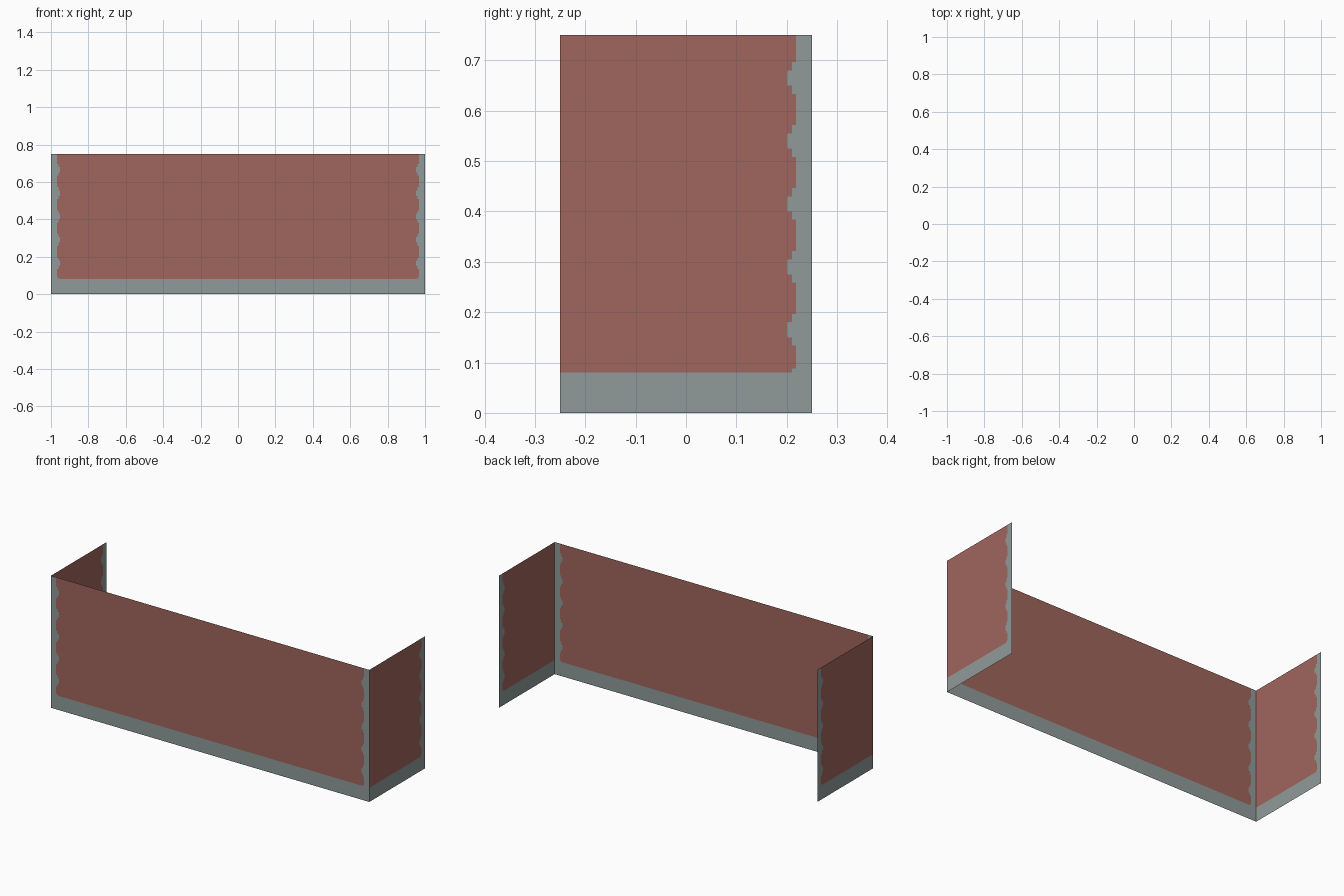
import bpy, bmesh
from mathutils import Vector

if "Cube" in bpy.data.objects:
    bpy.data.objects.remove(bpy.data.objects["Cube"])

HEIGHT, BASE = 0.75, 0.08
BORDER = (0.032, 0.040, 0.049)          # plain edge, outer step, inner step of each scallop
SCALLOPS = [0.165 + 0.125 * k for k in range(5)]


def make_material(name, rgb):
    m = bpy.data.materials.new(name)
    m.diffuse_color = (*rgb, 1.0)
    m.use_nodes = True
    m.node_tree.nodes["Principled BSDF"].inputs["Base Color"].default_value = m.diffuse_color
    return m


brick = make_material("brick red", (0.352, 0.133, 0.109))
trim = make_material("stone grey", (0.279, 0.323, 0.323))


def border_width(z):
    """Width of the grey edge strip at height z."""
    if z < BASE + 0.008:
        return BORDER[1]
    d = min(abs(z - c) for c in SCALLOPS)
    return BORDER[2] if d < 0.015 else BORDER[1] if d < 0.0315 else BORDER[0]


def wall(name, start, end, trim_start, trim_end):
    """Single-sheet wall from start to end, facing right of the travel direction."""
    start, end = Vector(start), Vector(end)
    length = (end - start).length
    along = (end - start) / length
    us = {0.0, length}
    if trim_start:
        us.update(BORDER)
    if trim_end:
        us.update(length - b for b in BORDER)
    zs = {0.0, BASE, BASE + 0.008, HEIGHT}
    for c in SCALLOPS:
        zs.update((c - 0.0315, c - 0.015, c + 0.015, c + 0.0315))
    us, zs = sorted(us), sorted(zs)

    bm = bmesh.new()
    grid = [[bm.verts.new((start + along * u).to_tuple()[:2] + (z,)) for u in us] for z in zs]
    for j in range(len(zs) - 1):
        zc = (zs[j] + zs[j + 1]) / 2
        w = border_width(zc)
        for i in range(len(us) - 1):
            uc = (us[i] + us[i + 1]) / 2
            f = bm.faces.new((grid[j][i], grid[j][i + 1], grid[j + 1][i + 1], grid[j + 1][i]))
            grey = zc < BASE or (trim_start and uc < w) or (trim_end and uc > length - w)
            f.material_index = 1 if grey else 0
    me = bpy.data.meshes.new(name)
    bm.to_mesh(me)
    bm.free()
    me.materials.append(brick)
    me.materials.append(trim)
    ob = bpy.data.objects.new(name, me)
    bpy.context.collection.objects.link(ob)


# Front wall trimmed at both ends, side walls trimmed only at the back; back is open
wall("front_wall", (-1, -0.25, 0), (1, -0.25, 0), True, True)
wall("right_wall", (1, -0.25, 0), (1, 0.25, 0), False, True)
wall("left_wall", (-1, 0.25, 0), (-1, -0.25, 0), True, False)
